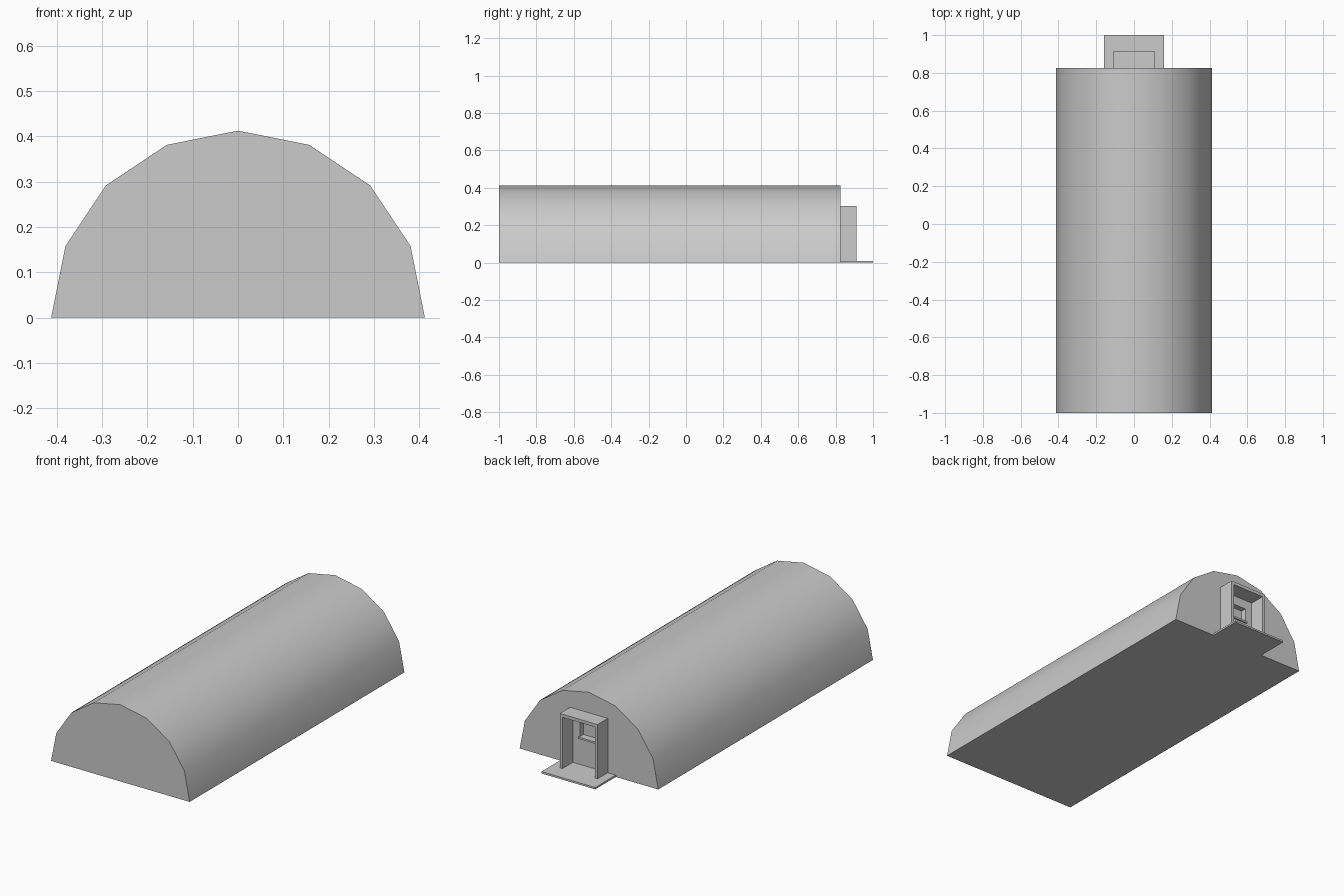
import bpy, math

if "Cube" in bpy.data.objects:
    bpy.data.objects.remove(bpy.data.objects["Cube"])

R, Y0, Y1 = 0.4125, -1.0, 0.825


def box(name, x0, x1, y0, y1, z0, z1):
    v = [(x, y, z) for x in (x0, x1) for y in (y0, y1) for z in (z0, z1)]
    f = [(0, 1, 3, 2), (4, 6, 7, 5), (0, 4, 5, 1),
         (2, 3, 7, 6), (0, 2, 6, 4), (1, 5, 7, 3)]
    me = bpy.data.meshes.new(name)
    me.from_pydata(v, [], f)
    ob = bpy.data.objects.new(name, me)
    bpy.context.collection.objects.link(ob)
    return ob


# Half-round hut: eight-sided arch extruded along y
arc = [(R * math.cos(math.pi * i / 8), R * math.sin(math.pi * i / 8)) for i in range(9)]
n = len(arc)
verts = [(x, y, z) for y in (Y0, Y1) for x, z in arc]
faces = [(i, (i + 1) % n, n + (i + 1) % n, n + i)[::-1] for i in range(n)]
faces += [tuple(range(n))[::-1], tuple(range(n, 2 * n))]
mesh = bpy.data.meshes.new("hut_shell")
mesh.from_pydata(verts, [], faces)
hut = bpy.data.objects.new("hut_shell", mesh)
bpy.context.collection.objects.link(hut)

# Consistent outward normals
import bmesh
bm = bmesh.new()
bm.from_mesh(mesh)
bmesh.ops.recalc_face_normals(bm, faces=bm.faces)
bm.to_mesh(mesh)
bm.free()

# Door window recess
cutter = box("window_cutter", -0.054, 0.054, Y1 - 0.03, Y1 + 0.02, 0.16, 0.235)
cutter.hide_render = True
cutter.hide_set(True)
mod = hut.modifiers.new("window", 'BOOLEAN')
mod.object = cutter
mod.operation = 'DIFFERENCE'
mod.solver = 'EXACT'

# Smooth arch with sharp ends
bpy.context.view_layer.objects.active = hut
hut.select_set(True)
bpy.ops.object.modifier_apply(modifier=mod.name)
bpy.data.objects.remove(cutter)
bpy.ops.object.shade_smooth_by_angle(angle=math.radians(30))

# Porch: two side walls and a roof slab
for side, x0, x1 in (("left", -0.112, -0.096), ("right", 0.096, 0.112)):
    box("porch_wall_" + side, x0, x1, Y1, 0.912, 0.01, 0.285)
box("porch_roof", -0.112, 0.112, Y1, 0.912, 0.285, 0.302)

# Window sill and doorstep
box("window_sill", -0.06, 0.06, Y1, Y1 + 0.008, 0.15, 0.16)
box("doorstep", -0.16, 0.16, Y1, 1.0, 0.0, 0.01)
